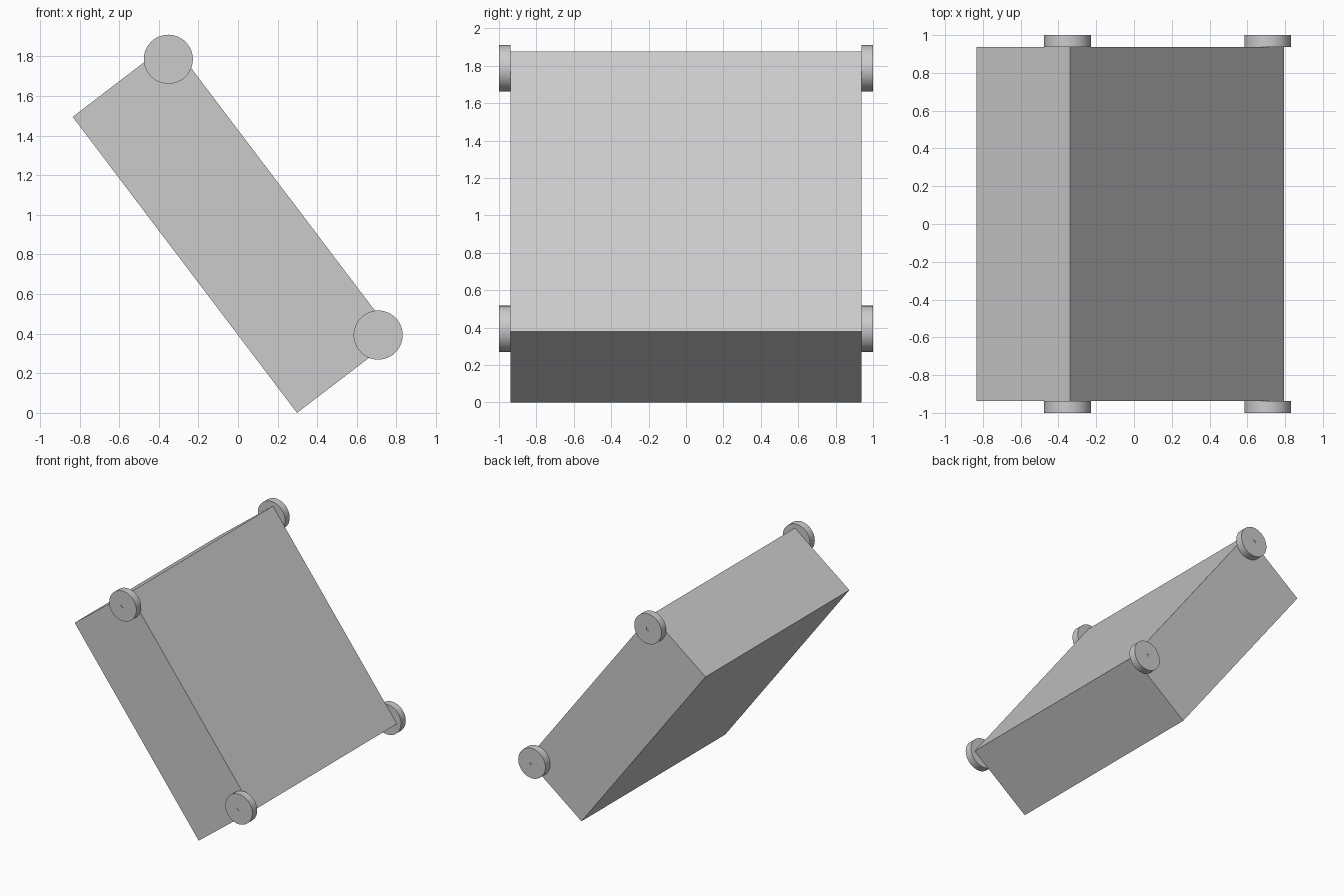
import bpy, bmesh, math
from mathutils import Matrix, Vector

if "Cube" in bpy.data.objects:
    bpy.data.objects.remove(bpy.data.objects["Cube"])

HALF_W = 0.938


def make_object(name, bm):
    bmesh.ops.recalc_face_normals(bm, faces=bm.faces)
    mesh = bpy.data.meshes.new(name)
    bm.to_mesh(mesh)
    bm.free()
    obj = bpy.data.objects.new(name, mesh)
    bpy.context.collection.objects.link(obj)
    return obj


# Tilted slab body: side profile in x/z, extruded across y
bm = bmesh.new()
profile = [(0.298, 0.0), (0.795, 0.38), (-0.338, 1.875), (-0.835, 1.495)]
side = bm.faces.new([bm.verts.new((x, -HALF_W, z)) for x, z in profile])
ext = bmesh.ops.extrude_face_region(bm, geom=[side])
moved = [v for v in ext["geom"] if isinstance(v, bmesh.types.BMVert)]
bmesh.ops.translate(bm, verts=moved, vec=(0, 2 * HALF_W, 0))
make_object("body", bm)


# Round wheel disc with a tiny dimple at the hub, axis along y
def wheel(name, x, z, sign):
    bm = bmesh.new()
    thick = 1.0 - HALF_W
    bmesh.ops.create_cone(bm, cap_ends=True, segments=48,
                          radius1=0.124, radius2=0.124, depth=thick)
    cap = max(bm.faces, key=lambda f: f.calc_center_median().z)
    bmesh.ops.inset_region(bm, faces=[cap], thickness=0.109)
    hub = bmesh.ops.extrude_face_region(bm, geom=[cap])
    verts = [v for v in hub["geom"] if isinstance(v, bmesh.types.BMVert)]
    bmesh.ops.delete(bm, geom=[cap], context='FACES_ONLY')
    bmesh.ops.translate(bm, verts=verts, vec=(0, 0, -0.004))
    place = (Matrix.Translation(Vector((x, sign * (HALF_W + thick / 2), z)))
             @ Matrix.Rotation(-sign * math.pi / 2, 4, 'X'))
    bmesh.ops.transform(bm, matrix=place, verts=bm.verts)
    obj = make_object(name, bm)
    bpy.ops.object.select_all(action='DESELECT')
    obj.select_set(True)
    bpy.context.view_layer.objects.active = obj
    bpy.ops.object.shade_smooth_by_angle(angle=math.radians(30))


# Four wheels at the upper and lower corners, both sides
for label, x, z in (("upper", -0.352, 1.786), ("lower", 0.708, 0.393)):
    for side_name, sign in (("front", -1), ("back", 1)):
        wheel(f"{label}_{side_name}_wheel", x, z, sign)
